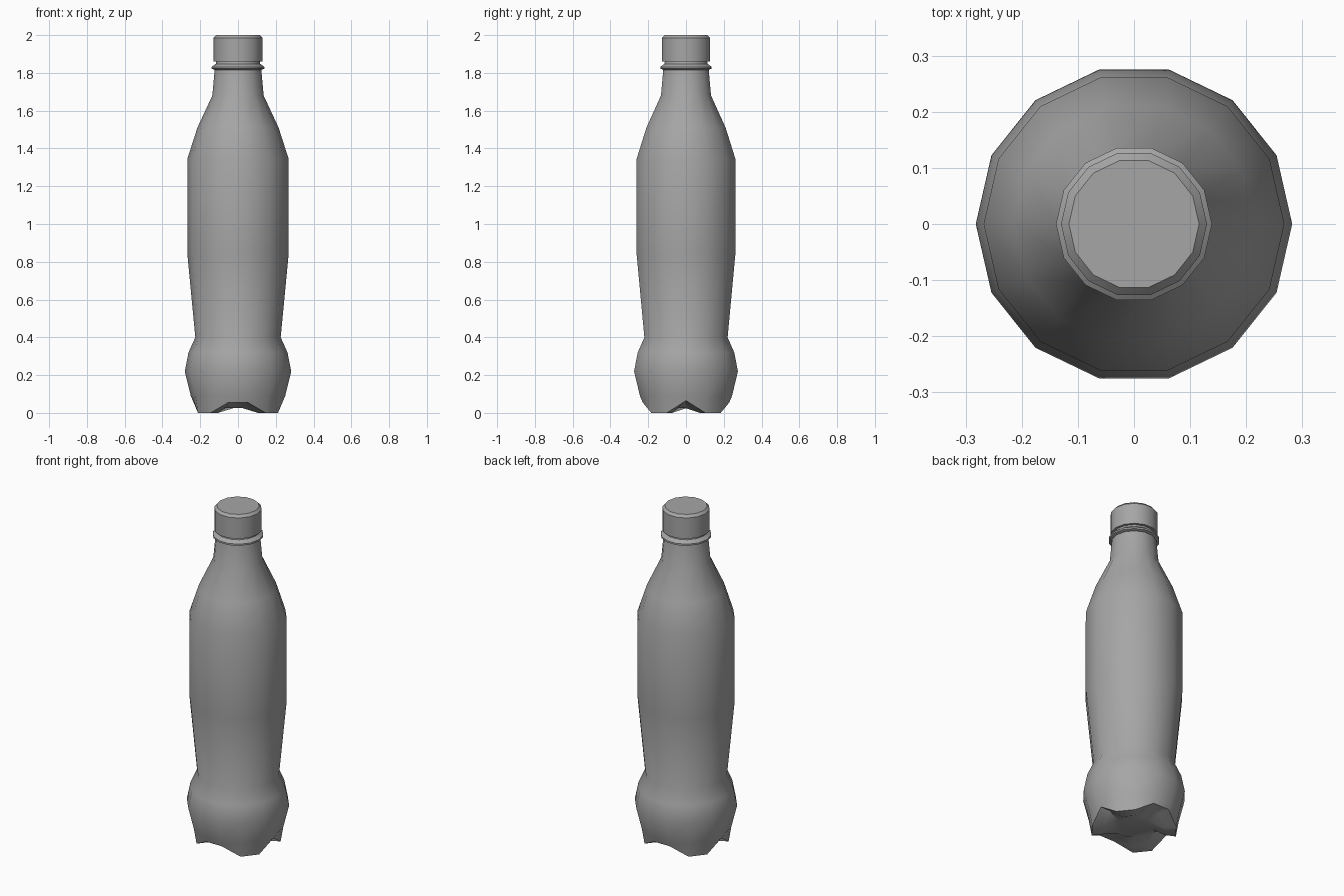
import bpy, bmesh, math

cube = bpy.data.objects.get("Cube")
if cube:
    bpy.data.objects.remove(cube, do_unlink=True)

SIDES = 14

grey = bpy.data.materials.new("plain grey")
grey.use_nodes = True
colour = (0.38, 0.38, 0.38, 1)
grey.diffuse_color = colour
grey.node_tree.nodes["Principled BSDF"].inputs["Base Color"].default_value = colour


def loft(name, rings, smooth_angle):
    """Skin rings of (radius, height); height may be a function of the side index."""
    bm = bmesh.new()
    loops = []
    for radius, height in rings:
        loop = []
        for i in range(SIDES):
            a = math.tau * i / SIDES
            z = height(i) if callable(height) else height
            loop.append(bm.verts.new((radius * math.cos(a), radius * math.sin(a), z)))
        loops.append(loop)
    for low, high in zip(loops, loops[1:]):
        for i in range(SIDES):
            j = (i + 1) % SIDES
            bm.faces.new((low[i], low[j], high[j], high[i]))
    bm.faces.new(loops[0][::-1])
    bm.faces.new(loops[-1])
    bmesh.ops.recalc_face_normals(bm, faces=bm.faces)
    mesh = bpy.data.meshes.new(name)
    bm.to_mesh(mesh)
    bm.free()
    mesh.materials.append(grey)
    obj = bpy.data.objects.new(name, mesh)
    bpy.context.collection.objects.link(obj)
    bpy.ops.object.select_all(action="DESELECT")
    obj.select_set(True)
    bpy.context.view_layer.objects.active = obj
    bpy.ops.object.shade_smooth_by_angle(angle=math.radians(smooth_angle))
    return obj


def foot_height(i):
    """Four feet on the diagonals, with raised notches between them."""
    k = min(i % 7, 7 - i % 7)
    return {0: 0.065, 1: 0.0, 2: 0.0, 3: 0.055}[k]


# Body: recessed base, four feet, hip, waist, shoulder and neck
loft("bottle_body", [
    (0.11, 0.025), (0.17, foot_height), (0.235, foot_height),
    (0.25, 0.09), (0.282, 0.22), (0.262, 0.32), (0.226, 0.40),
    (0.268, 0.84), (0.268, 1.345), (0.215, 1.51), (0.136, 1.68),
    (0.123, 1.82), (0.113, 1.87),
], 40)

# Thin collar below the cap
loft("neck_collar", [(0.12, 1.815), (0.139, 1.822), (0.139, 1.832), (0.115, 1.85)], 30)

# Cap with a bevelled top edge
loft("cap", [(0.13, 1.86), (0.13, 1.985), (0.116, 2.0)], 30)
